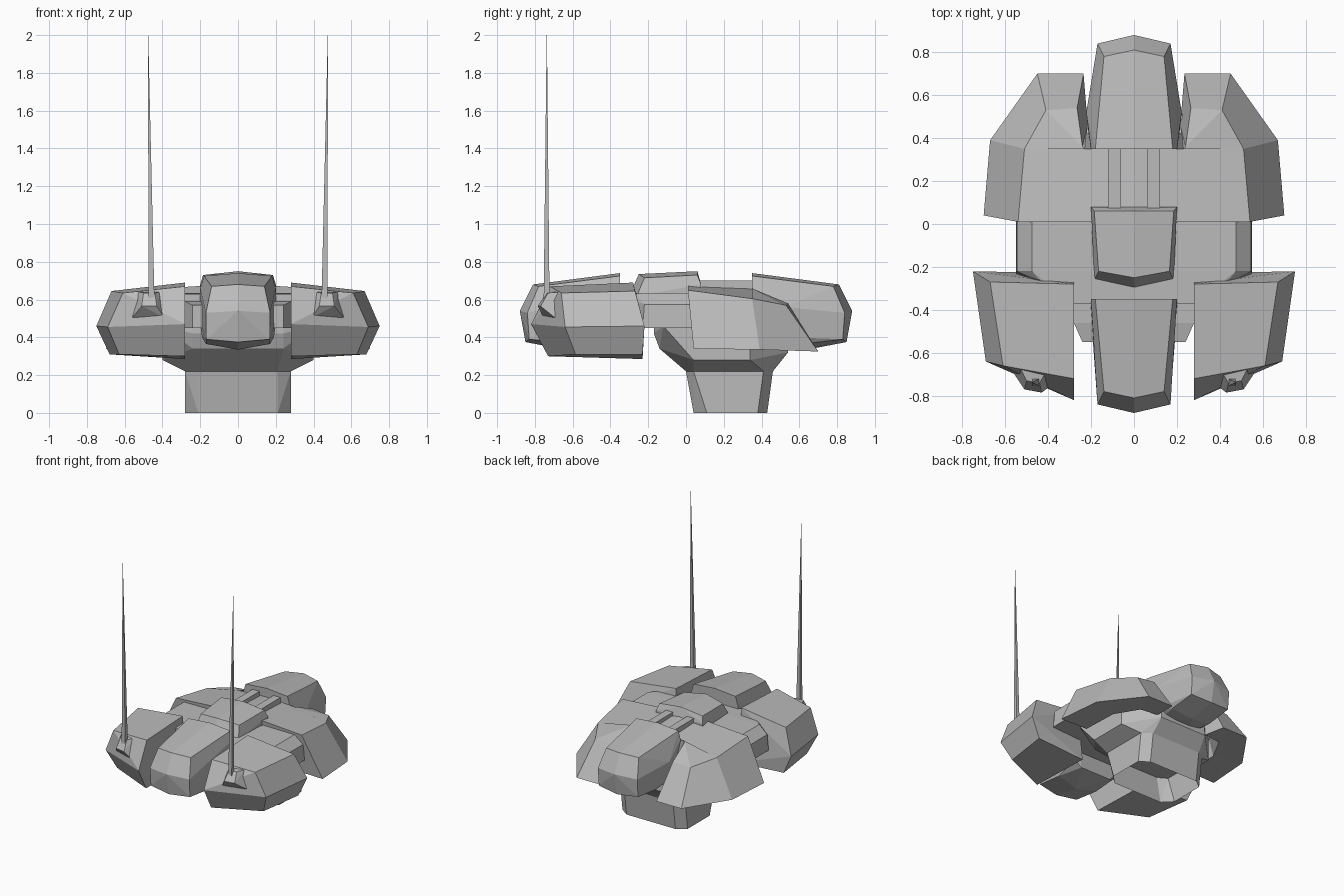
import bpy, bmesh, math

if "Cube" in bpy.data.objects:
    bpy.data.objects.remove(bpy.data.objects["Cube"], do_unlink=True)

GREY = (0.5, 0.5, 0.5, 1)
grey = bpy.data.materials.new("plain grey")
grey.use_nodes = True
grey.diffuse_color = GREY
grey.node_tree.nodes["Principled BSDF"].inputs["Base Color"].default_value = GREY


def finish(name, bm):
    bmesh.ops.recalc_face_normals(bm, faces=bm.faces)
    mesh = bpy.data.meshes.new(name)
    bm.to_mesh(mesh)
    bm.free()
    mesh.materials.append(grey)
    obj = bpy.data.objects.new(name, mesh)
    bpy.context.collection.objects.link(obj)


def mirror(points, axis=0):
    return [tuple(-c if i == axis else c for i, c in enumerate(p)) for p in points]


def hull(name, points, both=False, open_bottom=False):
    """Faceted convex block; both=True makes it symmetric across x."""
    pts = points + (mirror(points) if both else [])
    bm = bmesh.new()
    for p in pts:
        bm.verts.new(p)
    bmesh.ops.remove_doubles(bm, verts=bm.verts, dist=0.0002)
    bmesh.ops.convex_hull(bm, input=bm.verts)
    bmesh.ops.delete(bm, geom=[v for v in bm.verts if not v.link_faces], context='VERTS')
    bmesh.ops.dissolve_limit(bm, angle_limit=math.radians(6), verts=bm.verts, edges=bm.edges)
    if open_bottom:
        low = [f for f in bm.faces if f.calc_center_median().z < 0.01]
        bmesh.ops.delete(bm, geom=low, context='FACES')
    finish(name, bm)


def loft(name, rows):
    """Skin matching rows into a closed ring with capped ends."""
    bm = bmesh.new()
    grid = [[bm.verts.new(p) for p in row] for row in rows]
    n = len(grid)
    for i in range(n):
        a, b = grid[i], grid[(i + 1) % n]
        for j in range(len(a) - 1):
            bm.faces.new((a[j], a[j + 1], b[j + 1], b[j]))
    bm.faces.new([r[0] for r in grid])
    bm.faces.new([r[-1] for r in grid])
    finish(name, bm)


# Pedestal and flared collar
pedestal = [(.21, .04, 0), (.28, .11, 0), (.28, .38, 0), (.21, .43, 0)]
ring = [(.21, 0, .22), (.28, .04, .22), (.28, .41, .22), (.21, .46, .22)]
hull("pedestal", pedestal + ring, True, open_bottom=True)
hull("collar", ring + [
    (.24, -.14, .34), (.24, -.17, .42), (.24, -.17, .46), (.40, -.12, .46),
    (.40, .04, .28), (.40, .34, .28), (.40, .34, .46),
    (.20, .54, .32), (.20, .53, .42)], True)

# Central body, side blocks and front mount
hull("core_body", [(.55, -.23, .45), (.55, .03, .45), (.545, -.22, .575), (.545, .03, .575),
                   (.475, -.22, .635), (.475, .03, .635), (.44, -.26, .45), (.44, -.26, .63),
                   (.28, -.37, .45), (.28, -.37, .63), (.2, -.28, .645), (.2, .03, .65)], True)
hull("front_mount", [(.28, -.2, .45), (.28, -.46, .45), (.24, -.55, .45),
                     (.28, -.2, .60), (.28, -.46, .59), (.24, -.55, .57)], True)
hull("inner_core", [(.23, .0, .42), (.23, .38, .42), (.2, .0, .64), (.2, .36, .64)], True)

# Nose and tail pods
pod = [(.18, .35, .725), (0, .35, .74), (.14, .78, .67), (0, .81, .68),
       (.20, .35, .66), (.205, .36, .5), (.17, .84, .53), (0, .88, .54),
       (.168, .83, .39), (0, .85, .375), (.17, .62, .365), (0, .64, .335),
       (.19, .42, .40), (.13, .42, .36)]
hull("nose_pod", mirror(pod, 1), True)
hull("tail_pod", pod + [(.222, .52, .56), (.2, .55, .4)], True)

# Raised hatch with two rails behind it
hull("hatch", [(.185, .06, .73), (0, .06, .75), (.165, -.22, .715), (0, -.25, .735),
               (.2, .08, .62), (.2, .08, .68), (.185, -.26, .62), (0, -.3, .62)], True)
for side, s in (("left", 1), ("right", -1)):
    hull(side + "_rail", [(s * x, y, z) for x in (.06, .12)
                          for y in (.06, .37) for z in (.64, .70)])

# Rear fenders: crest, shoulder, outer rim, inner rim, ceiling
fender = [
    [(0, .01, .685), (0, .35, .672), (.23, .35, .66), (.24, .36, .655)],
    [(.54, .01, .65), (.51, .35, .605), (.41, .53, .57), (.265, .54, .58)],
    [(.70, .04, .34), (.67, .39, .335), (.45, .70, .325), (.235, .70, .325)],
    [(.47, .04, .345), (.46, .32, .345), (.36, .50, .34), (.22, .52, .34)],
    [(.45, .04, .48), (.44, .30, .48), (.33, .46, .46), (.215, .46, .46)]]

# Front side pods
front_pod = [(.28, -.28, .69), (.28, -.72, .67), (.61, -.66, .635), (.67, -.27, .645),
             (.28, -.82, .47), (.69, -.64, .455), (.75, -.22, .46),
             (.28, -.73, .30), (.63, -.585, .31), (.68, -.23, .31), (.28, -.23, .285)]

# Antenna foot and tapered mast
foot = [(.39, -.755, .505), (.56, -.695, .505), (.41, -.69, .64), (.53, -.67, .64),
        (.43, -.785, .565), (.51, -.77, .565), (.44, -.74, .635), (.50, -.73, .635)]


def square(x, y, z, r):
    return [(x + a * r, y + b * r, z) for a in (-1, 1) for b in (-1, 1)]


mast = square(.457, -.738, .55, .016) + square(.476, -.737, 2, .0008)

for side in ("left", "right"):
    flip = mirror if side == "right" else list
    loft(side + "_rear_fender", [flip(row) for row in fender])
    hull(side + "_front_pod", flip(front_pod))
    hull(side + "_antenna_foot", flip(foot))
    hull(side + "_antenna_mast", flip(mast))
